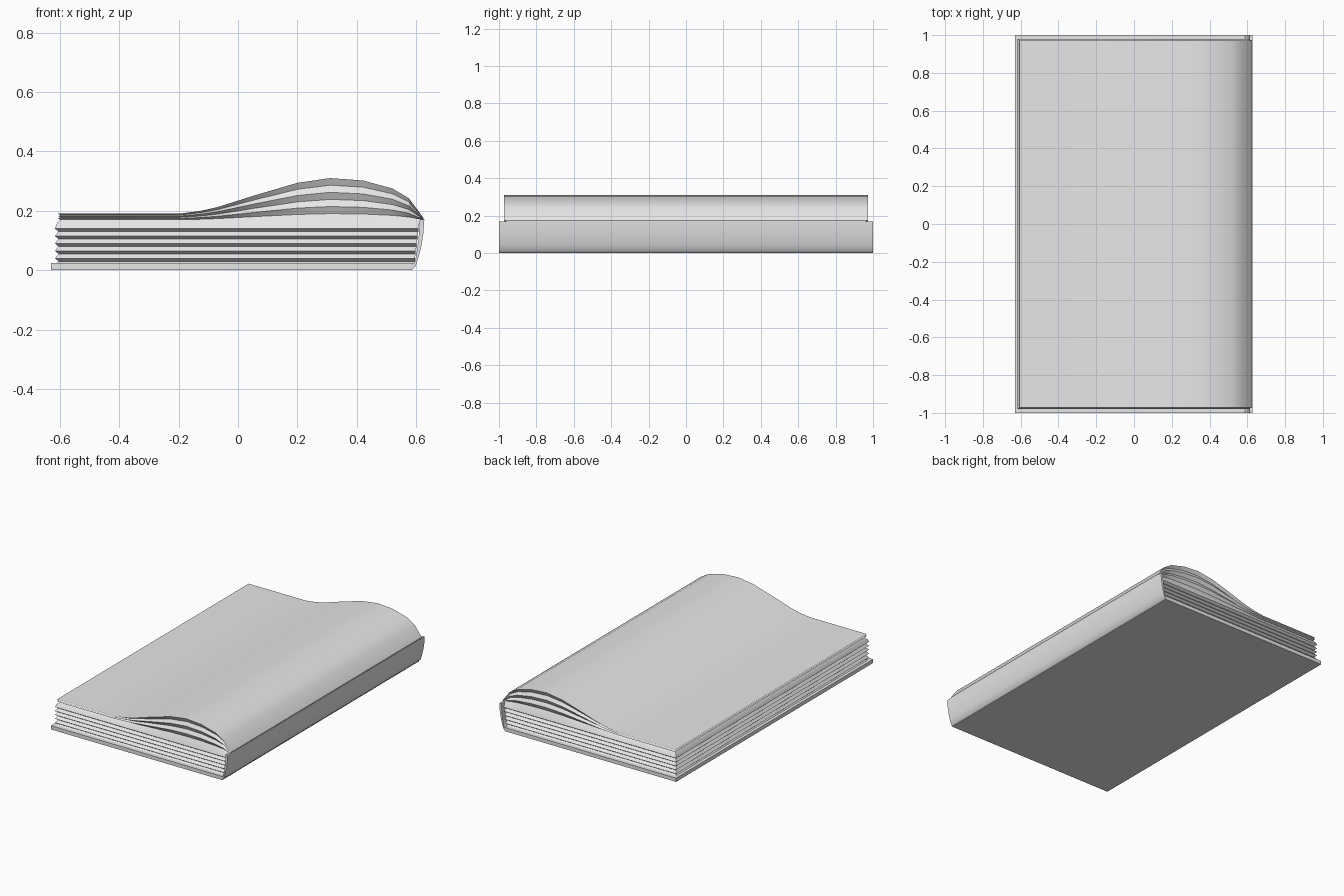
import bpy
import bmesh
import math

cube = bpy.data.objects.get("Cube")
if cube:
    bpy.data.objects.remove(cube)

grey = bpy.data.materials.new("plain_grey")
grey.use_nodes = True
grey.diffuse_color = (0.8, 0.8, 0.8, 1)
grey.node_tree.nodes["Principled BSDF"].inputs["Base Color"].default_value = (0.8, 0.8, 0.8, 1)


def finish(name, bm):
    bmesh.ops.recalc_face_normals(bm, faces=bm.faces)
    mesh = bpy.data.meshes.new(name)
    bm.to_mesh(mesh)
    bm.free()
    mesh.materials.append(grey)
    obj = bpy.data.objects.new(name, mesh)
    bpy.context.collection.objects.link(obj)
    bpy.ops.object.select_all(action="DESELECT")
    obj.select_set(True)
    bpy.context.view_layer.objects.active = obj
    bpy.ops.object.shade_smooth_by_angle(angle=math.radians(30))
    return obj


def extrude_profile(name, points, half):
    """Closed x-z outline drawn out along y."""
    bm = bmesh.new()
    face = bm.faces.new([bm.verts.new((x, -half, z)) for x, z in points])
    new = bmesh.ops.extrude_face_region(bm, geom=[face])["geom"]
    moved = [v for v in new if isinstance(v, bmesh.types.BMVert)]
    bmesh.ops.translate(bm, verts=moved, vec=(0, 2 * half, 0))
    return finish(name, bm)


# Back cover board
extrude_profile("back_cover", [(-0.63, 0), (0.588, 0), (0.588, 0.024), (-0.63, 0.024)], 1)

# Curved spine
outer = [(0.588, 0.004), (0.598, 0.014), (0.608, 0.045), (0.617, 0.08), (0.624, 0.125), (0.627, 0.17)]
inner = [(0.612, 0.17), (0.609, 0.12), (0.603, 0.07), (0.596, 0.03), (0.588, 0.02)]
extrude_profile("spine", outer + inner, 1)

# Wavy page outline: position along the page, and height of the top sheet
wave = [(-0.605, 0.19), (-0.4, 0.19), (-0.2, 0.19), (-0.13, 0.199), (-0.07, 0.212), (0.06, 0.253),
        (0.2, 0.294), (0.31, 0.31), (0.42, 0.302), (0.52, 0.275), (0.575, 0.242), (0.625, 0.175)]
x_start, x_end = wave[0][0], wave[-1][0]


def base_height(top):
    """Height of the lowest loose sheet beneath a given top height."""
    return 0.17 + max(0, top - 0.19) * 0.17


def ring(bm, height, left, right, half):
    """Front and back rows of points for one page level."""
    rows = []
    for y in (-half, half):
        row = []
        for x, top in wave:
            s = (x - x_start) / (x_end - x_start)
            row.append(bm.verts.new((left + (right - left) * s, y, height(top))))
        rows.append(row)
    return rows


# Page block: stacked levels that step in and out to suggest bundles of sheets
bm = bmesh.new()
levels = [ring(bm, lambda t: 0.022, -0.612, 0.595, 0.978)]
for i in range(5):
    z = 0.03 + 0.025 * i
    right = 0.595 + 0.003 * i
    levels.append(ring(bm, lambda t: z, -0.604, right, 0.965))
    levels.append(ring(bm, lambda t: z + 0.01, -0.616, right, 0.98))
levels.append(ring(bm, lambda t: 0.156 + (base_height(t) - 0.17) * 0.3, -0.61, 0.61, 0.973))
for k in range(6):
    part = k / 5
    out = k % 2
    levels.append(ring(bm, lambda t: base_height(t) + (t - base_height(t)) * part,
                       -0.605 if out else -0.598, 0.625, 0.972 if out else 0.96))

for (f0, b0), (f1, b1) in zip(levels, levels[1:]):
    loop0, loop1 = f0 + b0[::-1], f1 + b1[::-1]
    for i in range(len(loop0)):
        j = (i + 1) % len(loop0)
        bm.faces.new((loop0[i], loop0[j], loop1[j], loop1[i]))
for front, back in (levels[0], levels[-1]):
    for i in range(len(front) - 1):
        bm.faces.new((front[i], front[i + 1], back[i + 1], back[i]))
finish("pages", bm)
